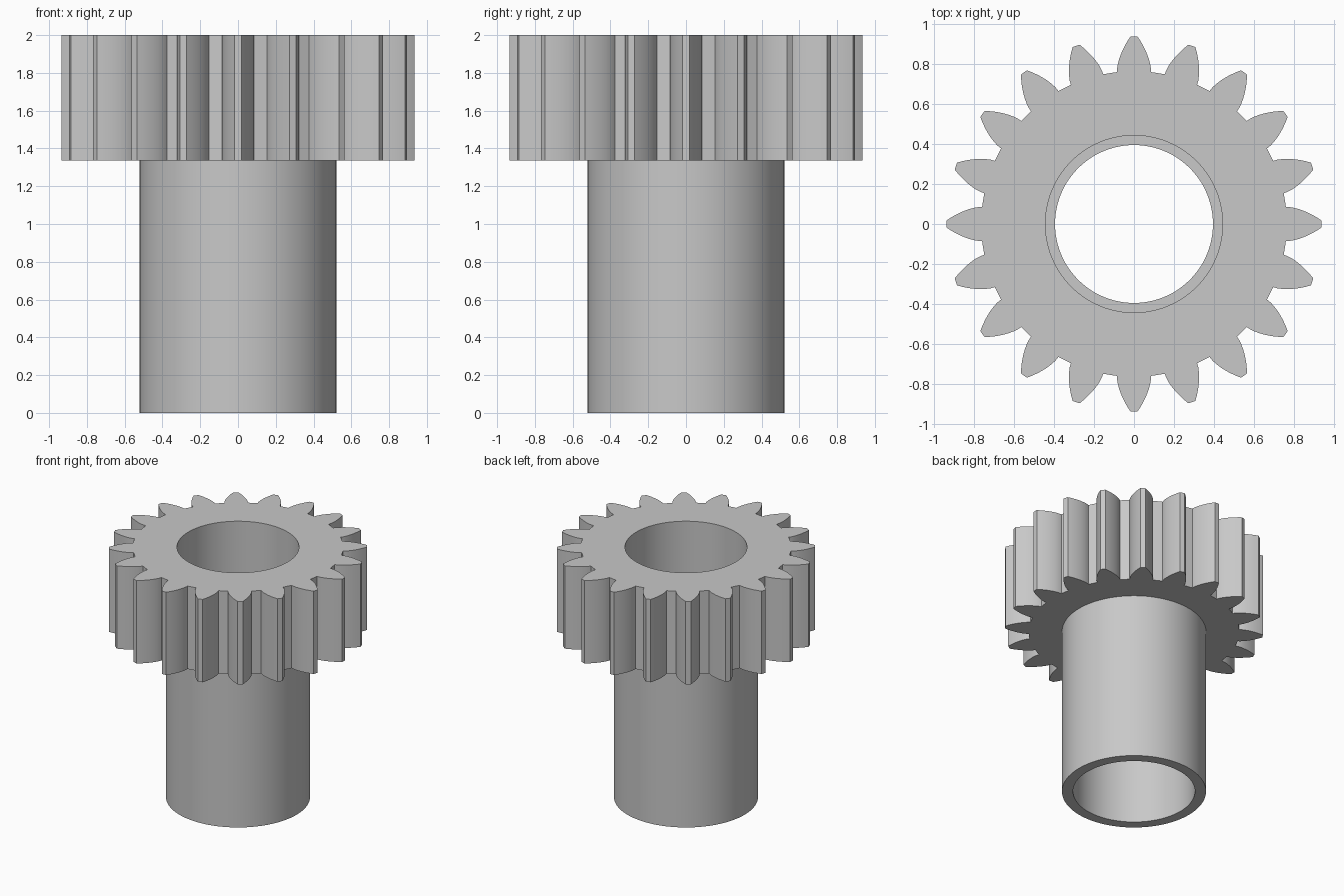
import bpy
import bmesh
from math import sin, cos, tan, acos, radians, pi

default_cube = bpy.data.objects.get("Cube")
if default_cube:
    bpy.data.objects.remove(default_cube, do_unlink=True)

TEETH = 20
ROOT_R, TIP_R = 0.763, 0.935
ROOT_HALF_ANGLE = radians(6.4)
FLANK_STEPS = 8
GEAR_BOTTOM, TOP = 1.337, 2.0
SLEEVE_R, BORE_R, LIP_R = 0.522, 0.442, 0.394
LIP_BOTTOM, LIP_TOP = 0.667, 1.333
SEGMENTS = 96


def polar(radius, angle):
    return radius * cos(angle), radius * sin(angle)


def gear_outline():
    """Involute teeth: each flank unrolls from the root circle to the tip."""
    flank = []
    for i in range(FLANK_STEPS + 1):
        radius = ROOT_R + (TIP_R - ROOT_R) * i / FLANK_STEPS
        pressure = acos(ROOT_R / radius)
        flank.append((radius, ROOT_HALF_ANGLE - (tan(pressure) - pressure)))
    tooth = [(r, -a) for r, a in flank] + [(r, a) for r, a in reversed(flank)]
    return [polar(r, a + 2 * pi * t / TEETH) for t in range(TEETH) for r, a in tooth]


def circle(radius):
    return [polar(radius, 2 * pi * i / SEGMENTS) for i in range(SEGMENTS)]


def add_ring(bm, points, z):
    return [bm.verts.new((x, y, z)) for x, y in points]


def bridge(bm, lower, upper):
    for i in range(len(lower)):
        j = (i + 1) % len(lower)
        bm.faces.new((lower[i], lower[j], upper[j], upper[i]))


def fill_between(bm, outer, inner):
    edges = []
    for ring in (outer, inner):
        for i, vert in enumerate(ring):
            pair = (vert, ring[(i + 1) % len(ring)])
            edges.append(bm.edges.get(pair) or bm.edges.new(pair))
    bmesh.ops.triangle_fill(bm, use_beauty=True, use_dissolve=False,
                            edges=edges, normal=(0, 0, 1))


bm = bmesh.new()

# Toothed rim
outline = gear_outline()
rim_bottom = add_ring(bm, outline, GEAR_BOTTOM)
rim_top = add_ring(bm, outline, TOP)
bridge(bm, rim_bottom, rim_top)

# Sleeve outside, then the stepped bore up to the top face
profile = [
    (SLEEVE_R, GEAR_BOTTOM), (SLEEVE_R, 0), (BORE_R, 0), (BORE_R, LIP_BOTTOM),
    (LIP_R, LIP_BOTTOM), (LIP_R, LIP_TOP), (BORE_R, LIP_TOP), (BORE_R, TOP),
]
rings = [add_ring(bm, circle(r), z) for r, z in profile]
for first, second in zip(rings, rings[1:]):
    bridge(bm, first, second)

# Flat gear faces
fill_between(bm, rim_bottom, rings[0])
fill_between(bm, rim_top, rings[-1])
bmesh.ops.recalc_face_normals(bm, faces=bm.faces)

mesh = bpy.data.meshes.new("pinion_gear_with_sleeve")
bm.to_mesh(mesh)
bm.free()
gear = bpy.data.objects.new("pinion_gear_with_sleeve", mesh)
bpy.context.collection.objects.link(gear)

# Plain grey metal
grey = bpy.data.materials.new("plain grey")
grey.use_nodes = True
colour = (0.58, 0.58, 0.58, 1)
grey.diffuse_color = colour
grey.node_tree.nodes["Principled BSDF"].inputs["Base Color"].default_value = colour
mesh.materials.append(grey)

# Smooth cylinders and flanks, crisp corners
bpy.ops.object.select_all(action="DESELECT")
gear.select_set(True)
bpy.context.view_layer.objects.active = gear
bpy.ops.object.shade_smooth_by_angle(angle=radians(30))
